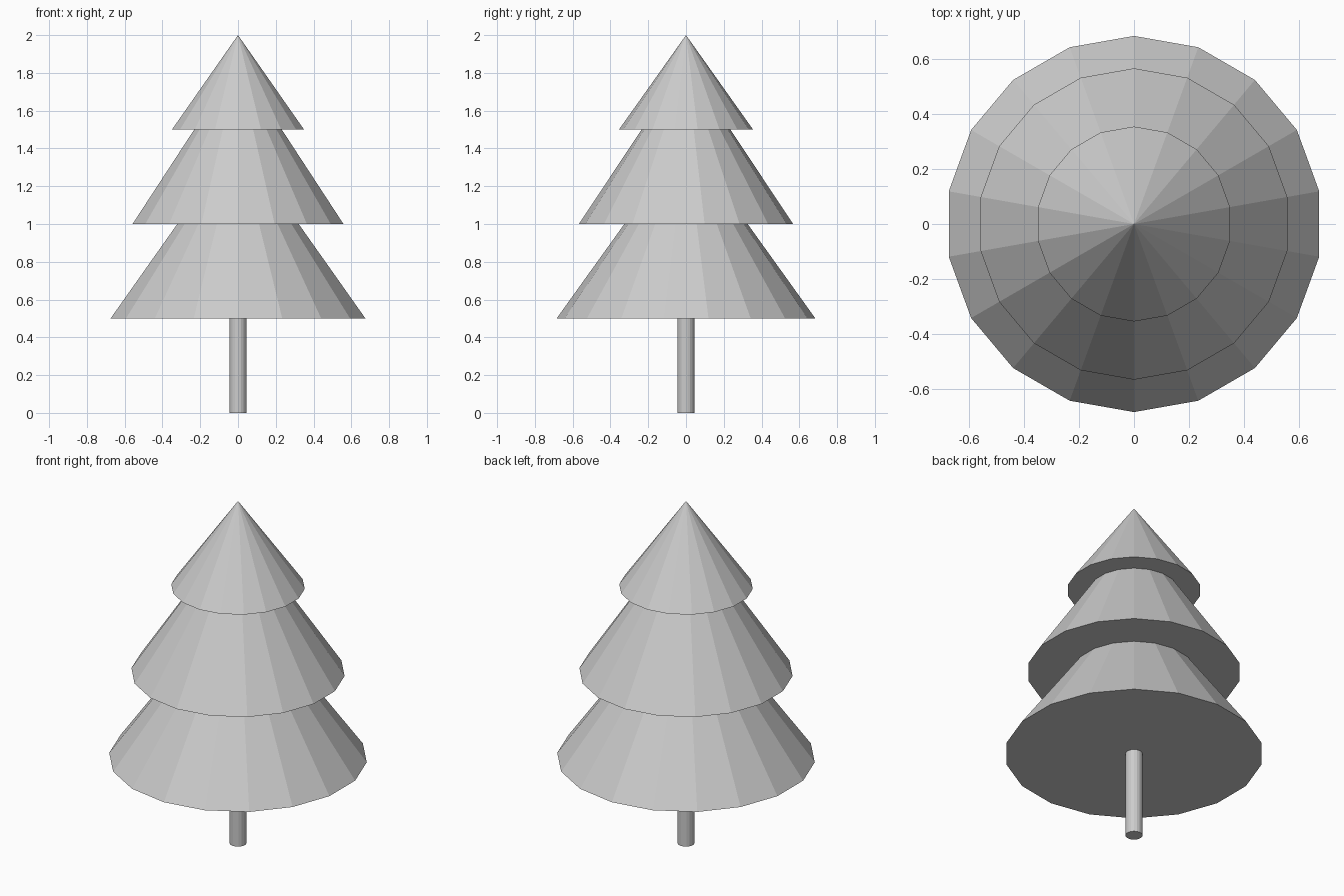
import bpy

if "Cube" in bpy.data.objects:
    bpy.data.objects.remove(bpy.data.objects["Cube"])

SIDES = 18


def frustum(name, z0, z1, r0, r1):
    """Flat-shaded 18-sided cone section from z0 to z1."""
    bpy.ops.mesh.primitive_cone_add(vertices=SIDES, radius1=r0, radius2=r1,
                                    depth=z1 - z0, location=(0, 0, (z0 + z1) / 2))
    obj = bpy.context.object
    obj.name = name
    return obj


# Trunk, tucked slightly into the lowest tier
frustum("trunk", 0, 0.52, 0.045, 0.045)

# Foliage tiers: bottom height, top height, lower radius, upper radius
# (each lower tier reaches a little way inside the one above)
tiers = [
    ("lower_foliage", 0.5, 1.02, 0.685, 0.312),
    ("middle_foliage", 1.0, 1.52, 0.567, 0.222),
    ("upper_foliage", 1.5, 2.0, 0.355, 0.0),
]
for tier in tiers:
    frustum(*tier)
